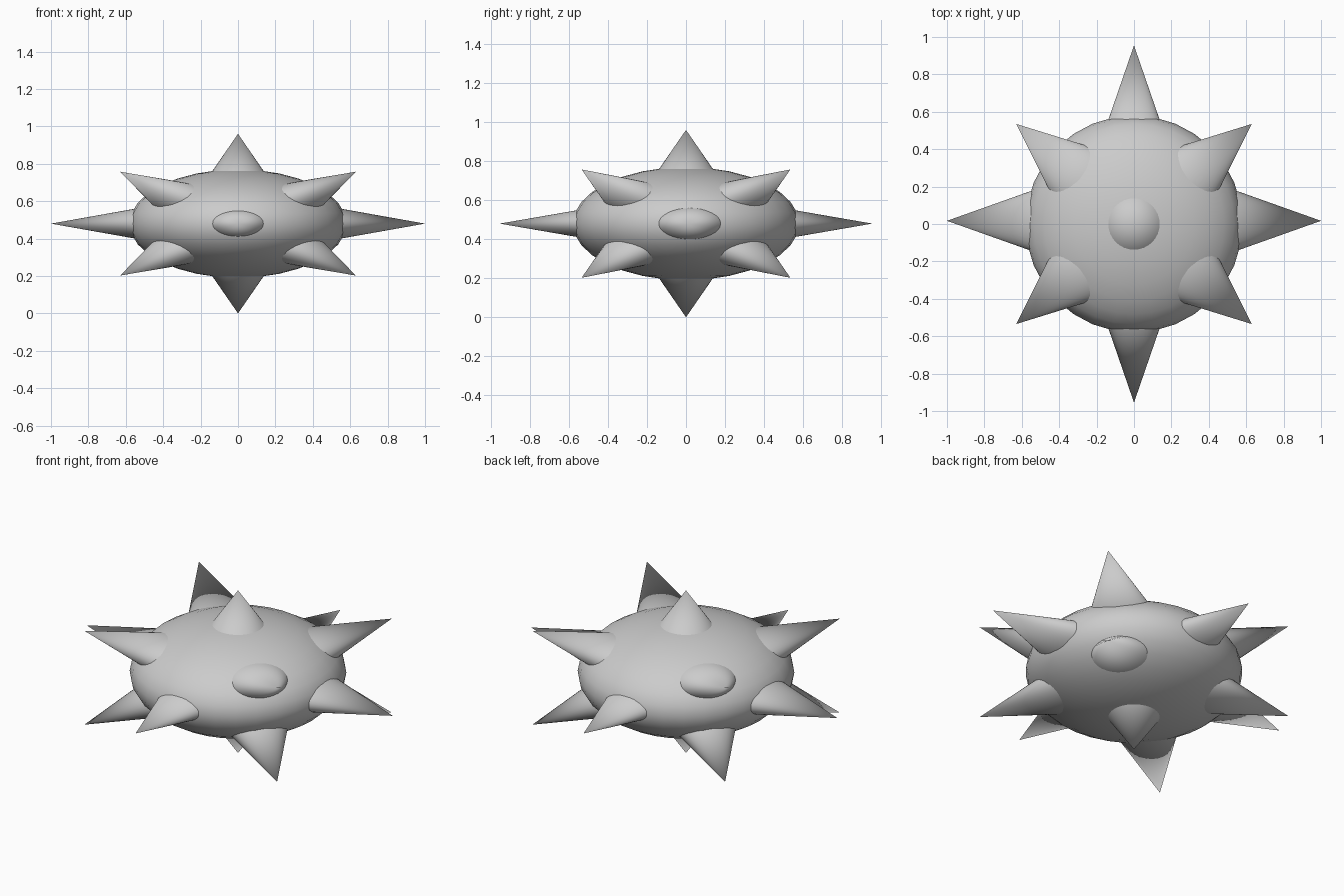
import bpy
import math
from mathutils import Matrix, Vector

if "Cube" in bpy.data.objects:
    bpy.data.objects.remove(bpy.data.objects["Cube"])

CENTRE = Vector((0, 0, 0.48))
FLATTEN = Matrix.Diagonal((1, 1, 0.5, 1))
BODY_RADIUS = 0.58
BASE_DEPTH = 0.42

grey = bpy.data.materials.new("light_grey")
grey.use_nodes = True
colour = (0.6, 0.6, 0.6, 1)
grey.diffuse_color = colour
grey.node_tree.nodes["Principled BSDF"].inputs["Base Color"].default_value = colour


def finish(name, matrix):
    """Squash the new mesh vertically, then name, colour and smooth it."""
    obj = bpy.context.object
    obj.name = name
    obj.data.transform(FLATTEN @ matrix)
    obj.location = CENTRE
    obj.data.materials.append(grey)
    bpy.ops.object.shade_smooth_by_angle(angle=math.radians(40))


def spike(name, tip, slope=0.345, shift=0.0):
    """Cone pointing out from the centre, with its base buried in the body."""
    tip = Vector(tip)
    height = tip.length - BASE_DEPTH
    bpy.ops.mesh.primitive_cone_add(vertices=32, radius1=height * slope, depth=height)
    turn = tip.to_track_quat('Z', 'Y').to_matrix().to_4x4()
    out = Matrix.Translation((0, 0, BASE_DEPTH + height / 2))
    finish(name, Matrix.Translation((0, shift, 0)) @ turn @ out)


# Squashed round body
bpy.ops.mesh.primitive_uv_sphere_add(segments=32, ring_count=16, radius=BODY_RADIUS)
finish("body", Matrix())

# Spikes along the main axes
for s, side, end, level in ((1, "left", "back", "top"), (-1, "right", "front", "bottom")):
    spike(side + "_spike", (s, 0, 0), slope=0.355, shift=0.017)
    spike(end + "_spike", (0, s * 0.955, 0))
    spike(level + "_spike", (0, 0, s * 0.96))

# Spikes at the eight corners
for x, side in ((1, "left"), (-1, "right")):
    for y, end in ((1, "back"), (-1, "front")):
        for z, level in ((1, "upper"), (-1, "lower")):
            spike(f"{level}_{end}_{side}_spike", (x * 0.63, y * 0.535, z * 0.555))
